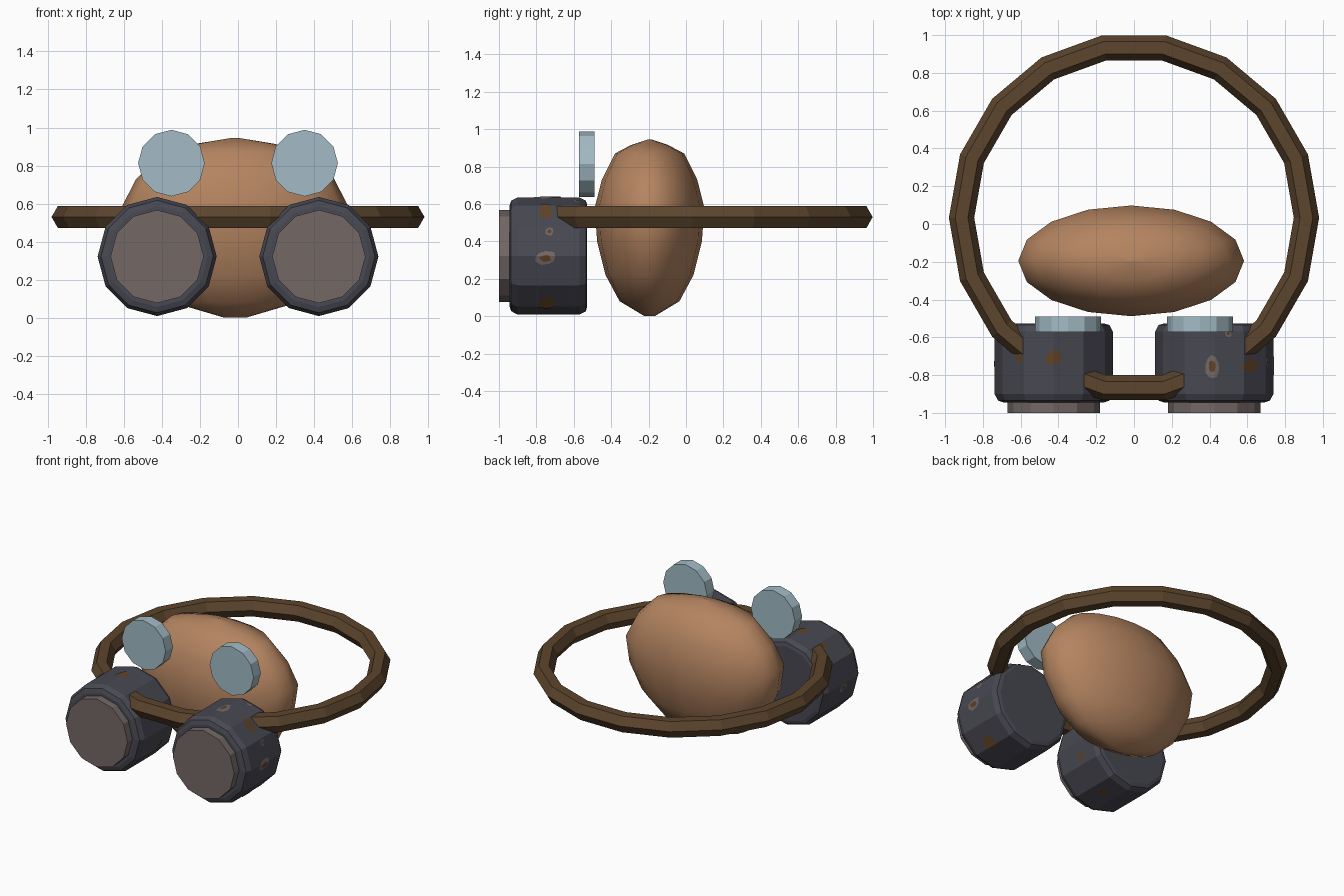
import bpy, bmesh, math, random
from mathutils import Matrix, Vector

random.seed(4)
cube = bpy.data.objects.get("Cube")
if cube:
    bpy.data.objects.remove(cube, do_unlink=True)


def srgb(*rgb):
    return [((c / 255 + 0.055) / 1.055) ** 2.4 for c in rgb] + [1.0]


def material(name, colour):
    mat = bpy.data.materials.new(name)
    mat.use_nodes = True
    mat.diffuse_color = colour
    shader = next(n for n in mat.node_tree.nodes if n.type == 'BSDF_PRINCIPLED')
    shader.inputs["Base Color"].default_value = colour
    return mat


TAN = material("tan skin", srgb(180, 132, 96))
BLUE = material("pale blue lens", srgb(163, 187, 198))
SLATE = material("dark slate metal", srgb(72, 72, 82))
TAUPE = material("taupe grey", srgb(115, 104, 101))
BROWN = material("strap brown", srgb(92, 69, 45))
RUST = material("rust brown", srgb(96, 67, 40))


def finish(bm, name, mat, smooth=False):
    bmesh.ops.recalc_face_normals(bm, faces=bm.faces)
    mesh = bpy.data.meshes.new(name)
    bm.to_mesh(mesh)
    bm.free()
    mesh.materials.append(mat)
    for p in mesh.polygons:
        p.use_smooth = smooth
    obj = bpy.data.objects.new(name, mesh)
    bpy.context.collection.objects.link(obj)
    return obj


def skin_rings(bm, rings):
    """Join equal rings of points with quads and cap both ends."""
    loops = [[bm.verts.new(p) for p in ring] for ring in rings]
    n = len(loops[0])
    for a, b in zip(loops, loops[1:]):
        for i in range(n):
            j = (i + 1) % n
            bm.faces.new((a[i], a[j], b[j], b[i]))
    bm.faces.new(loops[0])
    bm.faces.new(loops[-1])


def turned(name, x, z, profile, mat, sides=12):
    """Faceted solid turned about a line along y; profile is (radius, y)."""
    bm = bmesh.new()
    angles = [math.tau * i / sides for i in range(sides)]
    skin_rings(bm, [[(x + r * math.cos(a), y, z + r * math.sin(a)) for a in angles]
                    for r, y in profile])
    return finish(bm, name, mat)


# Egg-shaped body, flattened from front to back
BODY = [(0.03, 0.002), (0.16, 0.08), (0.235, 0.22), (0.28, 0.40), (0.293, 0.58),
        (0.255, 0.73), (0.185, 0.87), (0.10, 0.915), (0.01, 0.945)]
bm = bmesh.new()
turns = [math.tau * i / 16 for i in range(16)]
skin_rings(bm, [[(-0.015 + 2.04 * r * math.cos(a), -0.195 + r * math.sin(a), z)
                 for a in turns] for r, z in BODY])
finish(bm, "body", TAN, smooth=True)

# Hoop with a six-sided section, passing through both barrels
bm = bmesh.new()
MAJOR, MINOR, SEGS, SECT = 0.913, 0.067, 18, 6
grid = []
for i in range(SEGS):
    a = math.tau * i / SEGS
    row = []
    for k in range(SECT):
        b = math.tau * k / SECT
        r = MAJOR + MINOR * math.cos(b)
        row.append(bm.verts.new((r * math.cos(a), 0.033 + r * math.sin(a),
                                 0.53 + MINOR * math.sin(b))))
    grid.append(row)
for i in range(SEGS):
    for k in range(SECT):
        n, m = (i + 1) % SEGS, (k + 1) % SECT
        bm.faces.new((grid[i][k], grid[n][k], grid[n][m], grid[i][m]))
finish(bm, "strap_hoop", BROWN)

# Barrels, front plates and raised lenses, one of each per side
BX, BZ, BR = 0.425, 0.322, 0.313
BARREL = [(0.27, -0.528), (0.295, -0.535), (BR, -0.57), (BR, -0.90),
          (0.295, -0.935), (0.265, -0.945)]
for side, s in (("left", 1), ("right", -1)):
    turned(side + "_barrel", s * BX, BZ, BARREL, SLATE)
    turned(side + "_front_plate", s * BX, BZ, [(0.245, -0.93), (0.245, -1.0)], TAUPE)
    turned(side + "_lens", s * 0.35, 0.813, [(0.175, -0.573), (0.175, -0.49)], BLUE)


def patch(name, s, angle, y, length, arc, mat, lift):
    """Thin irregular blot wrapped over the barrel facets."""
    bm = bmesh.new()
    base = math.radians(angle)
    pts = []
    for i in range(9):
        t = math.tau * i / 9
        k = random.uniform(0.75, 1.1)
        pts.append(bm.verts.new((base + k * arc / BR / 2 * math.cos(t),
                                 y + k * length / 2 * math.sin(t), 0)))
    bm.faces.new(pts)
    step = math.tau / 12
    for i in range(-12, 13):
        bmesh.ops.bisect_plane(bm, geom=bm.verts[:] + bm.edges[:] + bm.faces[:],
                               plane_co=(i * step, 0, 0), plane_no=(1, 0, 0))
    for v in bm.verts:
        a = v.co.x
        r = BR * math.cos(step / 2) / math.cos(a % step - step / 2) + lift
        v.co = (s * BX + r * math.cos(a), v.co.y, BZ + r * math.sin(a))
    obj = finish(bm, name, mat)
    # Turn faces outward from the barrel axis
    mesh = obj.data
    p = mesh.polygons[0]
    if p.normal.dot(Vector((p.center.x - s * BX, 0, p.center.z - BZ))) < 0:
        mesh.flip_normals()


# Worn spots: side, angle, y, length, arc, whether a taupe edge surrounds rust
SPOTS = [(1, 92, -0.75, 0.13, 0.09, True), (1, 52, -0.75, 0.08, 0.12, False),
         (1, 76, -0.58, 0.04, 0.04, True), (1, 25, -0.73, 0.05, 0.05, True),
         (1, -2, -0.75, 0.13, 0.08, True), (1, -54, -0.75, 0.10, 0.11, False),
         (-1, 90, -0.71, 0.09, 0.10, False), (-1, 126, -0.71, 0.06, 0.06, False),
         (-1, -20, -0.70, 0.06, 0.06, False), (-1, -75, -0.72, 0.06, 0.08, False),
         (-1, 185, -0.74, 0.09, 0.07, True)]
for i, (s, angle, y, length, arc, edged) in enumerate(SPOTS):
    if edged:
        patch(f"worn_spot_{i}", s, angle, y, length, arc, TAUPE, 0.002)
        length, arc = length * 0.5, arc * 0.5
    patch(f"rust_spot_{i}", s, angle, y, length, arc, RUST, 0.004)
